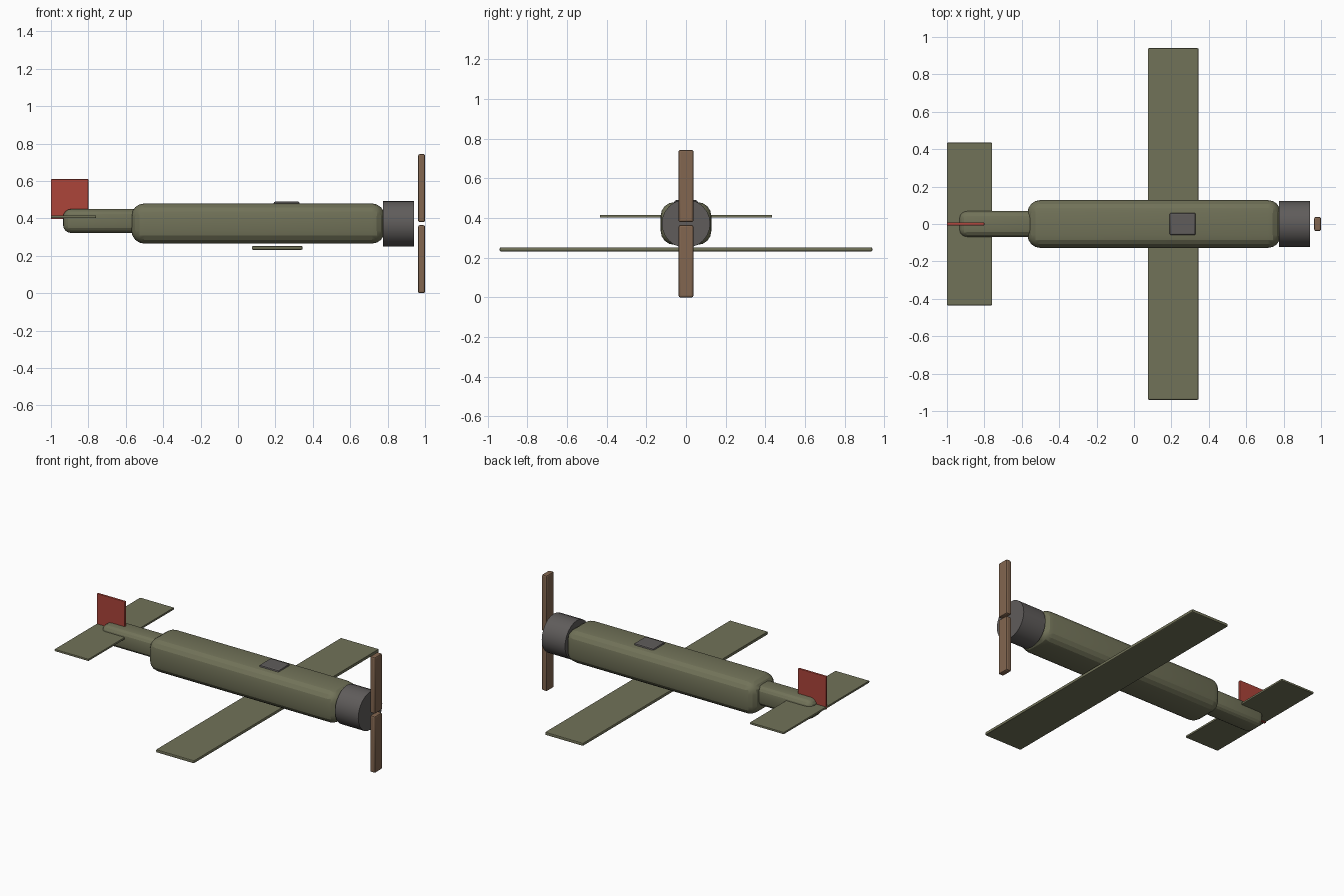
import bpy
import math

if "Cube" in bpy.data.objects:
    bpy.data.objects.remove(bpy.data.objects["Cube"])


def material(name, color):
    m = bpy.data.materials.new(name)
    m.diffuse_color = (*color, 1)
    m.use_nodes = True
    m.node_tree.nodes["Principled BSDF"].inputs["Base Color"].default_value = m.diffuse_color
    return m


OLIVE = material("olive", (0.165, 0.168, 0.098))
GREY = material("dark_grey", (0.115, 0.107, 0.104))
BROWN = material("wood_brown", (0.223, 0.133, 0.080))
RED = material("red", (0.413, 0.058, 0.042))


def finish(obj, name, mat):
    obj.name = name
    obj.data.materials.append(mat)
    bpy.ops.object.shade_smooth_by_angle(angle=math.radians(20))
    return obj


def box(name, mat, x, y, z, bevel, segments=2):
    """Box with rounded edges, spanning the given (min, max) ranges."""
    spans = (x, y, z)
    bpy.ops.mesh.primitive_cube_add(size=1, location=[(a + b) / 2 for a, b in spans])
    obj = bpy.context.object
    obj.scale = [b - a for a, b in spans]
    bpy.ops.object.transform_apply(location=False, rotation=False, scale=True)
    mod = obj.modifiers.new("rounded_edges", 'BEVEL')
    mod.width = bevel
    mod.segments = segments
    bpy.ops.object.modifier_apply(modifier=mod.name)
    return finish(obj, name, mat)


# Body and tail boom
box("fuselage", OLIVE, (-0.57, 0.785), (-0.128, 0.128), (0.265, 0.48), 0.07, 4)
box("tail_boom", OLIVE, (-0.935, -0.52), (-0.07, 0.07), (0.322, 0.45), 0.042, 4)

# Engine cowl
bpy.ops.mesh.primitive_cylinder_add(vertices=24, radius=0.122, depth=0.165,
                                    location=(0.8575, 0, 0.372),
                                    rotation=(0, math.pi / 2, 0))
finish(bpy.context.object, "engine_cowl", GREY)

# Flying surfaces
box("wing", OLIVE, (0.074, 0.345), (-0.94, 0.94), (0.232, 0.252), 0.006)
box("tailplane", OLIVE, (-1.0, -0.758), (-0.435, 0.435), (0.402, 0.416), 0.004)
box("tail_fin", RED, (-1.0, -0.8), (-0.008, 0.008), (0.396, 0.61), 0.004)

# Cockpit cover
box("cockpit_cover", GREY, (0.19, 0.33), (-0.06, 0.06), (0.455, 0.49), 0.01)

# Propeller blades, one below and one above the axis
for name, z in (("lower_blade", (0.0, 0.364)), ("upper_blade", (0.38, 0.744))):
    box(name, BROWN, (0.963, 1.0), (-0.038, 0.038), z, 0.009)
